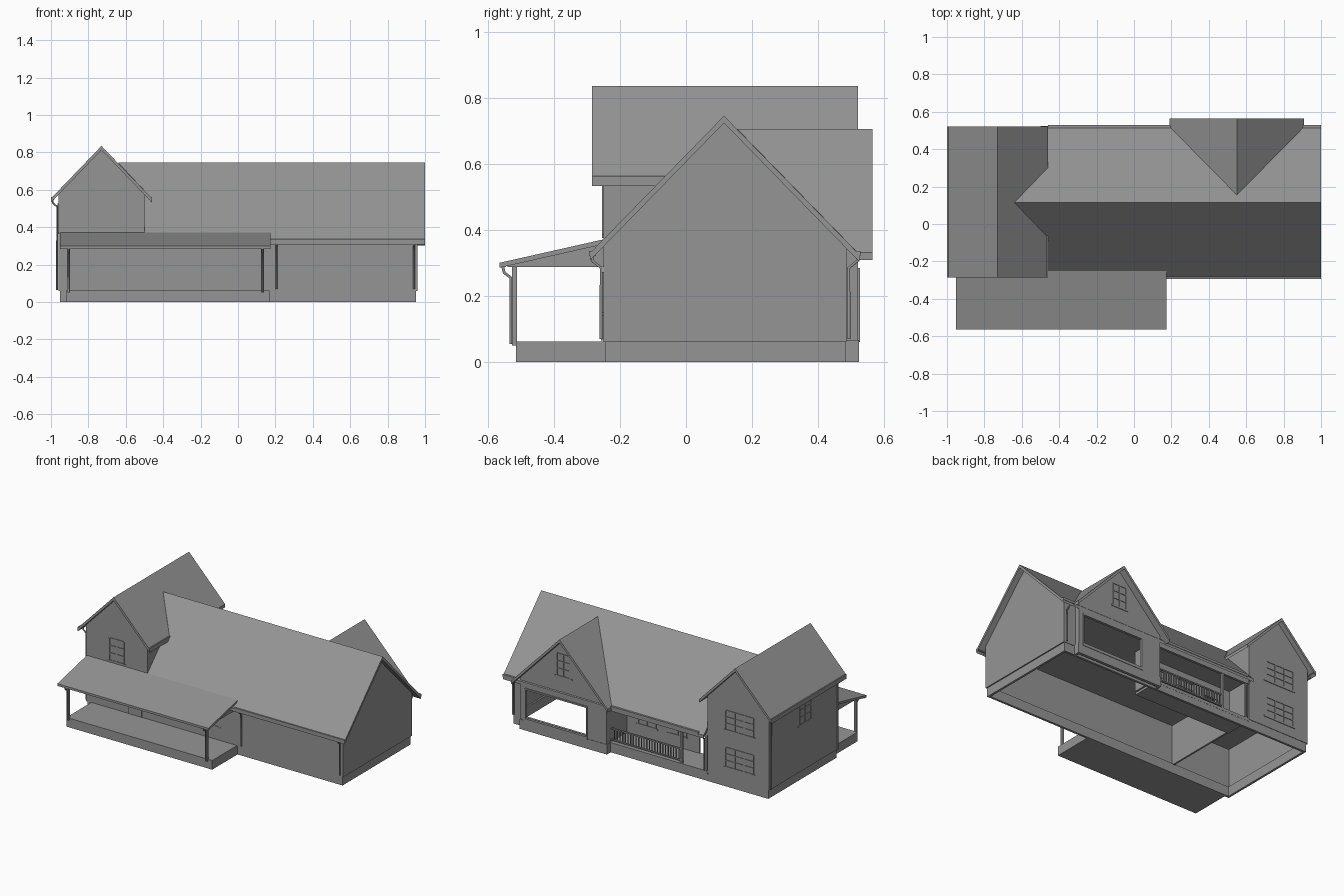
import bpy, bmesh
from mathutils import Vector

old = bpy.data.objects.get("Cube")
if old:
    bpy.data.objects.remove(old)

grey = bpy.data.materials.new("plain_grey")
grey.use_nodes = True
GREY = (0.3, 0.3, 0.3, 1)
grey.diffuse_color = GREY
grey.node_tree.nodes["Principled BSDF"].inputs["Base Color"].default_value = GREY


def finish(name, bm):
    bmesh.ops.recalc_face_normals(bm, faces=bm.faces)
    mesh = bpy.data.meshes.new(name)
    bm.to_mesh(mesh)
    bm.free()
    mesh.materials.append(grey)
    ob = bpy.data.objects.new(name, mesh)
    bpy.context.collection.objects.link(ob)
    return ob


def boxes(name, *bounds):
    """Several boxes in one object, each as x0, x1, y0, y1, z0, z1."""
    bm = bmesh.new()
    for x0, x1, y0, y1, z0, z1 in bounds:
        vs = bmesh.ops.create_cube(bm, size=1)["verts"]
        for v in vs:
            v.co = Vector((x1 if v.co.x > 0 else x0,
                           y1 if v.co.y > 0 else y0,
                           z1 if v.co.z > 0 else z0))
    return finish(name, bm)


def extrude(name, points, offset):
    bm = bmesh.new()
    face = bm.faces.new([bm.verts.new(p) for p in points])
    new = bmesh.ops.extrude_face_region(bm, geom=[face], use_keep_orig=True)["geom"]
    bmesh.ops.translate(bm, vec=offset,
                        verts=[g for g in new if isinstance(g, bmesh.types.BMVert)])
    return finish(name, bm)


def wall_x(name, x, points, t):
    return extrude(name, [(x, a, z) for a, z in points], (t, 0, 0))


def wall_y(name, y, points, t):
    return extrude(name, [(a, y, z) for a, z in points], (0, t, 0))


def roof(name, height, plan, t=0.022):
    return extrude(name, [(x, y, height(x, y)) for x, y in plan], (0, 0, -t))


def pipe(name, points, r=0.005):
    cu = bpy.data.curves.new(name, "CURVE")
    cu.dimensions = "3D"
    cu.bevel_depth = r
    cu.bevel_resolution = 1
    cu.use_fill_caps = True
    sp = cu.splines.new("POLY")
    sp.points.add(len(points) - 1)
    for p, co in zip(sp.points, points):
        p.co = (*co, 1)
    cu.materials.append(grey)
    ob = bpy.data.objects.new(name, cu)
    bpy.context.collection.objects.link(ob)


def window(name, axis, pos, u, z, w, h, cols, rows, side):
    """Thin frame, bars and sill standing just proud of a wall."""
    bars = []
    out = pos + side * 0.004
    lo, hi = min(pos, out), max(pos, out)

    def bar(u0, u1, z0, z1):
        bars.append((u0, u1, lo, hi, z0, z1) if axis == "y" else (lo, hi, u0, u1, z0, z1))
    for i in range(cols + 1):
        c = u - w / 2 + w * i / cols
        bar(c - 0.003, c + 0.003, z - h / 2, z + h / 2)
    for i in range(rows + 1):
        c = z - h / 2 + h * i / rows
        bar(u - w / 2, u + w / 2, c - 0.003, c + 0.003)
    bar(u - w / 2 - 0.015, u + w / 2 + 0.015, z - h / 2 - 0.01, z - h / 2)
    boxes(name, *bars)


# Roof heights
RIDGE_Y, WING_X, REAR_X = 0.115, -0.73, 0.55
main_h = lambda x, y: 0.745 - 1.025 * abs(y - RIDGE_Y)
wing_h = lambda x, y: 0.835 - 1.04 * abs(x - WING_X)
rear_h = lambda x, y: 0.705 - 1.04 * abs(x - REAR_X)

# Roofs
roof("main_roof_front", main_h, [(-0.5, -0.29), (1, -0.29), (1, RIDGE_Y), (-0.64, RIDGE_Y), (-0.5, -0.03)])
roof("main_roof_back", main_h, [(-0.5, 0.525), (1, 0.525), (1, RIDGE_Y), (-0.64, RIDGE_Y), (-0.5, 0.26)])
for side, tag in ((-1, "right"), (1, "left")):
    e = WING_X + side * 0.27
    roof("wing_roof_" + tag, wing_h, [(WING_X, -0.285), (e, -0.285), (e, 0.52), (WING_X, 0.52)])
    e = REAR_X + side * 0.36
    roof("rear_gable_roof_" + tag, rear_h, [(REAR_X, 0.155), (REAR_X, 0.565), (e, 0.565), (e, 0.52)])

# Walls
B = 0.06
T = 0.012
wall_y("main_front_wall", -0.25, [(-0.5, B), (0.96, B), (0.96, 0.35), (-0.5, 0.35)], T)
wall_x("main_end_wall", 0.96, [(-0.25, B), (0.485, B), (0.485, 0.345), (RIDGE_Y, 0.73), (-0.25, 0.35)], -T)
wall_y("main_back_wall", 0.485, [(0.87, B), (0.96, B), (0.96, 0.345), (0.87, 0.345)], -T)
wall_y("garage_wall", 0.52, [(0.23, B), (0.38, B), (0.38, 0.275), (0.83, 0.275), (0.83, B),
                             (0.87, B), (0.87, 0.352), (REAR_X, 0.69), (0.23, 0.352)], -T)
wall_x("garage_outer_side", 0.87, [(0.485, B), (0.52, B), (0.52, 0.35), (0.485, 0.35)], -T)
wall_x("garage_inner_side", 0.23, [(0.3, B), (0.52, B), (0.52, 0.34), (0.3, 0.34)], T)
wall_y("back_porch_wall", 0.3, [(-0.5, B), (-0.41, B), (-0.41, 0.24), (-0.31, 0.24), (-0.31, B),
                                (0.23, B), (0.23, 0.5), (-0.5, 0.5)], -T)
for y, t, tag in ((-0.25, T, "front"), (0.485, -T, "back")):
    wall_y("wing_%s_wall" % tag, y, [(-0.96, B), (-0.5, B), (-0.5, 0.575), (WING_X, 0.82), (-0.96, 0.575)], t)
for x, t, tag in ((-0.96, T, "outer"), (-0.5, -T, "inner")):
    wall_x("wing_%s_wall" % tag, x, [(-0.25, B), (0.485, B), (0.485, 0.575), (-0.25, 0.575)], t)
boxes("ceiling", (-0.95, 0.95, -0.24, 0.48, 0.333, 0.34), (0.24, 0.86, 0.48, 0.51, 0.333, 0.34))

# Foundation ring, left open underneath
F = 0.066
boxes("foundation",
      (-0.952, 0.952, -0.245, -0.23, 0, F), (-0.952, -0.937, -0.245, 0.482, 0, F),
      (0.937, 0.952, -0.245, 0.482, 0, F), (-0.952, 0.952, 0.467, 0.482, 0, F),
      (0.225, 0.875, 0.505, 0.523, 0, F), (0.225, 0.24, 0.47, 0.523, 0, F),
      (0.86, 0.875, 0.47, 0.523, 0, F))
boxes("back_porch_floor", (-0.5, 0.23, 0.29, 0.483, 0.045, F))

# Garage opening trim
boxes("garage_trim", (0.37, 0.38, 0.508, 0.526, B, 0.285), (0.83, 0.84, 0.508, 0.526, B, 0.285),
      (0.37, 0.84, 0.508, 0.526, 0.275, 0.285), (0.37, 0.84, 0.508, 0.526, B, 0.08))

# Front porch
boxes("porch_base", (-0.92, 0.168, -0.515, -0.245, 0, 0.062))
extrude("porch_roof", [(-0.953, y, z) for y, z in
                       ((-0.565, 0.3), (-0.245, 0.372), (-0.245, 0.357), (-0.565, 0.285))], (1.127, 0, 0))
extrude("porch_roof_fill", [(-0.92, y, z) for y, z in
                            ((-0.54, 0.295), (-0.25, 0.36), (-0.25, 0.288), (-0.54, 0.288))], (1.065, 0, 0))
boxes("porch_gutter", (-0.953, 0.174, -0.565, -0.545, 0.287, 0.3))
for x, tag in ((-0.905, "right"), (0.13, "left")):
    boxes("porch_post_" + tag, (x - 0.008, x + 0.008, -0.527, -0.511, 0.05, 0.295))
    pipe("porch_downspout_" + tag, [(x, -0.555, 0.29), (x, -0.55, 0.27), (x, -0.53, 0.255), (x, -0.53, 0.055)])

# Back porch beam, posts and railing
RAIL_Y = 0.472
boxes("back_porch_beam", (-0.5, 0.23, 0.465, 0.482, 0.305, 0.345))
boxes("back_porch_posts", *[(x - 0.008, x + 0.008, RAIL_Y - 0.008, RAIL_Y + 0.008, F, 0.32)
                            for x in (-0.3, -0.485)])
rail = [(-0.3, 0.23, RAIL_Y - 0.005, RAIL_Y + 0.005, z, z + 0.008) for z in (0.078, 0.155)]
rail += [(-0.28 + i * 0.02, -0.275 + i * 0.02, RAIL_Y - 0.003, RAIL_Y + 0.003, 0.08, 0.157) for i in range(25)]
boxes("back_porch_railing", *rail)

# Gutters and downspouts
boxes("main_gutters", (0.175, 1, -0.293, -0.272, 0.32, 0.336),
      (-0.46, 0.2, 0.508, 0.528, 0.32, 0.336), (0.9, 1, 0.508, 0.528, 0.32, 0.336))
boxes("wing_gutters", (-1, -0.982, -0.285, 0.52, 0.548, 0.562), (-0.478, -0.46, -0.285, -0.06, 0.548, 0.562))
for i, (x, y, s) in enumerate(((0.205, -0.257, -1), (0.94, -0.257, -1), (0.94, 0.493, 1), (-0.48, 0.493, 1))):
    pipe("main_downspout_%d" % i, [(x, y + s * 0.025, 0.325), (x, y + s * 0.025, 0.305),
                                   (x, y, 0.285), (x, y, 0.07)])
for y, tag in ((-0.235, "front"), (0.47, "back")):
    pipe("wing_downspout_" + tag, [(-0.99, y, 0.55), (-0.99, y, 0.53), (-0.967, y, 0.51), (-0.967, y, 0.065)])

# Windows
window("wing_front_window", "y", -0.25, WING_X, 0.46, 0.11, 0.15, 2, 3, -1)
window("wing_side_window", "x", -0.96, 0.1, 0.45, 0.12, 0.15, 2, 3, -1)
for z, tag in ((0.2, "lower"), (0.45, "upper")):
    window("wing_back_window_" + tag, "y", 0.485, -0.74, z, 0.21, 0.13, 3, 3, 1)
window("rear_gable_window", "y", 0.52, REAR_X, 0.51, 0.1, 0.15, 2, 3, 1)
for x, tag in ((-0.32, "right"), (-0.05, "left")):
    window("porch_window_" + tag, "y", -0.25, x, 0.21, 0.17, 0.12, 3, 2, -1)
for x, tag in ((-0.15, "right"), (0.08, "left")):
    window("back_porch_window_" + tag, "y", 0.3, x, 0.21, 0.13, 0.13, 2, 3, 1)

# Front door
boxes("front_door", (-0.64, -0.54, -0.257, -0.25, 0.065, 0.27))
boxes("front_door_knob", (-0.555, -0.549, -0.262, -0.256, 0.16, 0.166))
